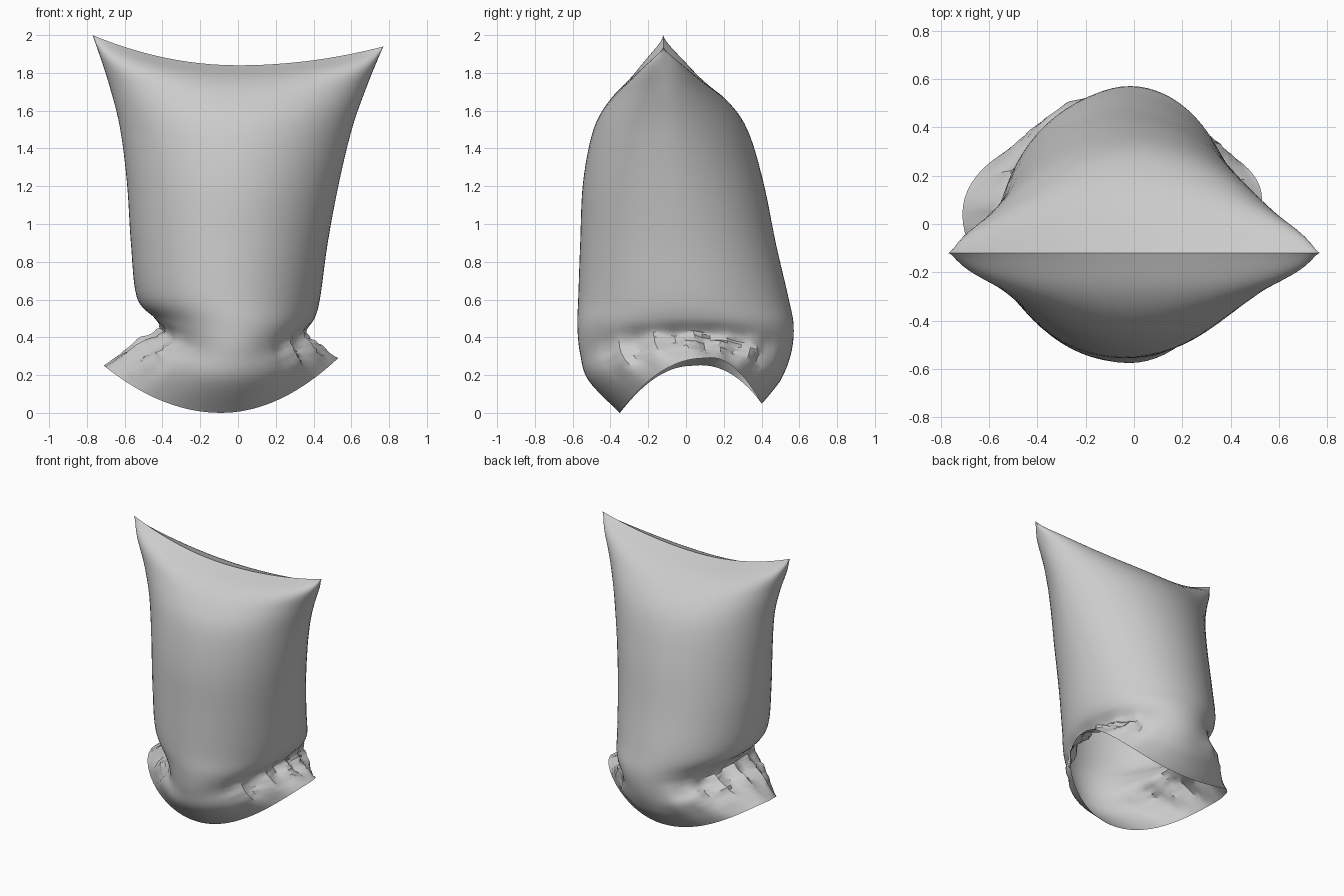
import bpy, bmesh, math, random
from mathutils import Vector

if "Cube" in bpy.data.objects:
    bpy.data.objects.remove(bpy.data.objects["Cube"])

random.seed(4)
SEGMENTS, STEPS = 72, 6
FOLDS = [random.uniform(-1, 1) for _ in range(SEGMENTS + 1)]

# Sack sections from top seam to open hem:
# centre z, left z, right z, left x, right x, front y, back y, side y, roundness
SECTIONS = [
    (1.84, 2.00, 1.94, -.77, .77, -.12, -.12, -.12, .4),
    (1.765, 1.90, 1.86, -.735, .735, -.285, .06, -.115, .4),
    (1.66, 1.73, 1.71, -.68, .675, -.40, .21, -.10, .54),
    (1.50, 1.51, 1.51, -.625, .605, -.49, .325, -.08, .58),
    (1.22, 1.22, 1.22, -.588, .535, -.545, .41, -.06, .56),
    (.90, .90, .90, -.567, .475, -.56, .475, -.03, .52),
    (.62, .61, .61, -.535, .435, -.57, .54, 0, .5),
    (.46, .50, .50, -.44, .405, -.575, .57, .02, .5),
    (.31, .43, .42, -.405, .355, -.56, .555, .04, .5),
    (.17, .36, .355, -.53, .43, -.515, .50, .06, .48),
    (0, .25, .29, -.71, .53, -.35, .40, .07, .48),
]


def spline(a, b, c, d, t):
    """Catmull-Rom between b and c."""
    return .5 * (2*b + (c-a)*t + (2*a-5*b+4*c-d)*t*t + (3*b-a-3*c+d)*t**3)


def section_at(s):
    i = min(int(s), len(SECTIONS) - 2)
    rows = [SECTIONS[max(0, min(len(SECTIONS) - 1, i + k))] for k in (-1, 0, 1, 2)]
    if i == 0:  # extend past the seam so the first span runs straight
        rows[0] = [2 * a - b for a, b in zip(rows[1], rows[2])]
    return [spline(*v, s - i) for v in zip(*rows)]


def ring_point(s, i):
    angle = 2 * math.pi * i / SEGMENTS
    zc, zl, zr, xl, xr, yf, yb, ye, p = section_at(s)
    u, v = math.cos(angle), math.sin(angle)
    hem = max(0, s - 9)
    side_y = ye + .03 * u * hem
    x = (xl + xr) / 2 + (xr - xl) / 2 * u
    reach = yb - side_y if v > 0 else side_y - yf
    y = side_y + math.copysign(reach * abs(v) ** (2 * p), v)
    z = zc + ((zr if u > 0 else zl) - zc) * u * u
    z += .05 * hem * max(0, v)
    # gathered creases at the pinched sides, and a slight bulge at the back left
    crumple = max(0, 1 - abs(s - 8.6) / 1.4) * max(0, abs(u) - .4)
    k = crumple * (.04 * math.sin(angle * 18 + s) + .03 * FOLDS[i]
                   + random.uniform(-.02, .02))
    k += .05 * math.exp(-((angle - 2.2) / .28) ** 2) * max(0, 1 - abs(s - 8.6) / 1.3)
    return Vector((x + k * u, y + k * v, z + .5 * k * abs(u)))


# Sack shell, open underneath
bm = bmesh.new()
rings = []
for j in range((len(SECTIONS) - 1) * STEPS + 1):
    rings.append([bm.verts.new(ring_point(j / STEPS, i)) for i in range(SEGMENTS)])
for upper, lower in zip(rings, rings[1:]):
    for i in range(SEGMENTS):
        n = (i + 1) % SEGMENTS
        bm.faces.new((upper[i], lower[i], lower[n], upper[n]))
# weld the flat top seam
bmesh.ops.remove_doubles(bm, verts=rings[0], dist=.0005)
bmesh.ops.recalc_face_normals(bm, faces=bm.faces)
mesh = bpy.data.meshes.new("sack")
bm.to_mesh(mesh)
bm.free()
sack = bpy.data.objects.new("sack", mesh)
bpy.context.collection.objects.link(sack)
bpy.context.view_layer.objects.active = sack
sack.select_set(True)
bpy.ops.object.shade_smooth_by_angle(angle=math.radians(35))
